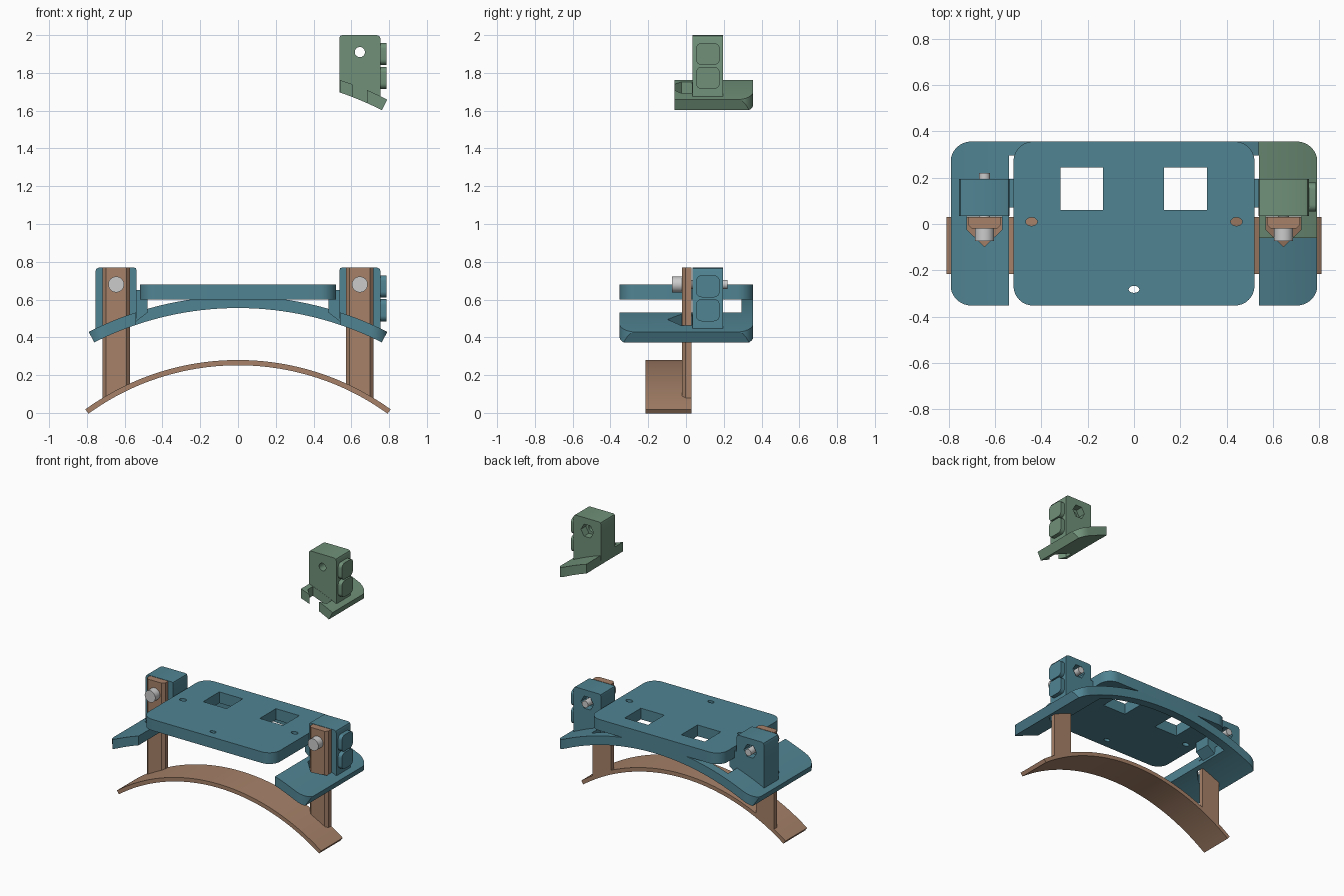
import bpy, bmesh, math

if "Cube" in bpy.data.objects:
    bpy.data.objects.remove(bpy.data.objects["Cube"])


def material(name, rgb):
    m = bpy.data.materials.new(name)
    m.diffuse_color = (*rgb, 1)
    m.use_nodes = True
    m.node_tree.nodes["Principled BSDF"].inputs["Base Color"].default_value = m.diffuse_color
    return m


TEAL = material("teal", (0.08, 0.23, 0.29))
TAN = material("tan", (0.38, 0.22, 0.14))
GREEN = material("green", (0.16, 0.28, 0.19))


def prism(name, pts, axis, a, b, mat=None):
    """Extrude a 2D outline along an axis from a to b."""
    place = {"x": lambda u, v, w: (w, u, v),
             "y": lambda u, v, w: (u, w, v),
             "z": lambda u, v, w: (u, v, w)}[axis]
    bm = bmesh.new()
    lo = [bm.verts.new(place(u, v, a)) for u, v in pts]
    hi = [bm.verts.new(place(u, v, b)) for u, v in pts]
    bm.faces.new(lo)
    bm.faces.new(hi)
    n = len(pts)
    for i in range(n):
        bm.faces.new((lo[i], lo[(i + 1) % n], hi[(i + 1) % n], hi[i]))
    bmesh.ops.recalc_face_normals(bm, faces=bm.faces)
    me = bpy.data.meshes.new(name)
    bm.to_mesh(me)
    bm.free()
    ob = bpy.data.objects.new(name, me)
    bpy.context.collection.objects.link(ob)
    if mat:
        me.materials.append(mat)
    return ob


def rect(x0, x1, y0, y1, r=0.0, seg=8):
    """Rectangle outline, rounded when r > 0."""
    if r == 0:
        return [(x0, y0), (x1, y0), (x1, y1), (x0, y1)]
    pts = []
    for cx, cy, a0 in ((x1 - r, y1 - r, 0), (x0 + r, y1 - r, 90),
                       (x0 + r, y0 + r, 180), (x1 - r, y0 + r, 270)):
        for i in range(seg + 1):
            a = math.radians(a0 + 90 * i / seg)
            pts.append((cx + r * math.cos(a), cy + r * math.sin(a)))
    return pts


def circle(cx, cy, rx, n=24, ry=None):
    ry = ry or rx
    return [(cx + rx * math.cos(2 * math.pi * i / n),
             cy + ry * math.sin(2 * math.pi * i / n)) for i in range(n)]


def arc_band(top, R, thick, half_x, n=48):
    """Arched strip profile with radial ends; R is the outer radius."""
    A = math.asin(half_x / R)
    ang = [-A + 2 * A * i / n for i in range(n + 1)]
    ring = lambda r: [(r * math.sin(a), top - R + r * math.cos(a)) for a in ang]
    return ring(R) + ring(R - thick)[::-1]


def boolean(ob, cutter, op="DIFFERENCE"):
    mod = ob.modifiers.new("bool", "BOOLEAN")
    mod.operation = op
    mod.solver = "EXACT"
    mod.object = cutter
    bpy.context.view_layer.objects.active = ob
    bpy.ops.object.modifier_apply(modifier=mod.name)
    bpy.data.objects.remove(cutter)


X, Z = 0.645, 0.68      # bolt position

# lower base arch
BASE_R = 1.38
prism("base_arch", arc_band(0.28, BASE_R, 0.028, 0.808), "y", -0.215, 0.03, TAN)


def arch_frame(name, mat):
    """Curved frame: two slotted side wings joined by a rear strip."""
    ob = prism(name, arc_band(0.618, 1.745, 0.063, 0.79), "y", -0.4, 0.4, mat)
    boolean(ob, prism("cut", rect(-0.792, 0.792, -0.352, 0.356, 0.09), "z", 0, 1),
            "INTERSECT")
    boolean(ob, prism("cut", rect(-0.54, 0.54, -0.5, 0.295), "z", 0, 1))
    for s in (-1, 1):
        slot = [(s * (X + dx), y) for dx, y in
                ((-0.075, 0.033), (-0.075, -0.025), (0, -0.098),
                 (0.075, -0.025), (0.075, 0.033))]
        boolean(ob, prism("cut", slot, "z", 0, 1))
    return ob


def clamp_block(name, s, mat):
    """Upright block with bolt hole and hexagonal nut pocket at the rear."""
    prof = [(0.537, 0.50), (0.537, 0.755), (0.541, 0.766), (0.552, 0.77),
            (0.735, 0.77), (0.749, 0.764), (0.755, 0.75), (0.755, 0.41),
            (0.645, 0.462)]
    ob = prism(name, [(s * x, z) for x, z in prof], "y", 0.034, 0.195, mat)
    boolean(ob, prism("cut", circle(s * X, Z, 0.027), "y", 0, 0.3))
    boolean(ob, prism("cut", circle(s * X, Z, 0.05, 6), "y", 0.14, 0.3))
    return ob


def side_pads(name, dz, mat):
    """Plain raised pads on the outer face of a block."""
    for part, z0, z1 in (("lower", 0.485, 0.602), ("upper", 0.612, 0.728)):
        prism(f"{name}_{part}", rect(0.053, 0.178, z0 + dz, z1 + dz, 0.03),
              "x", 0.75, 0.785, mat)


# curved frame and flat top plate with windows and small holes
arch_frame("arch_frame", TEAL)
plate = prism("top_plate", rect(-0.52, 0.52, -0.352, 0.356, 0.085), "z", 0.60, 0.68, TEAL)
for outline in (rect(-0.318, -0.133, 0.06, 0.243), rect(0.13, 0.315, 0.06, 0.243),
                circle(-0.442, 0.01, 0.025, ry=0.018),
                circle(0.442, 0.01, 0.025, ry=0.018),
                circle(0, -0.282, 0.023, ry=0.015)):
    boolean(plate, prism("cut", outline, "z", 0.5, 0.8))

for s, side in ((-1, "left"), (1, "right")):
    # clamp block and its link to the plate
    clamp_block(f"{side}_clamp_block", s, TEAL)
    link = [(0.48, 0.605), (0.48, 0.53), (0.545, 0.48), (0.545, 0.65), (0.515, 0.65)]
    if s:
        prism(f"{side}_plate_link", [(s * x, z) for x, z in link], "y", 0.072, 0.194, TEAL)

    # post with chamfered front edges, foot following the base arch
    foot = [(X - 0.072, 0.03), (X - 0.072, -0.002), (X - 0.055, -0.02),
            (X + 0.055, -0.02), (X + 0.072, -0.002), (X + 0.072, 0.03)]
    post = prism(f"{side}_post", [(s * x, y) for x, y in foot], "z", 0, 0.77, TAN)
    for v in post.data.vertices:
        if v.co.z < 0.1:
            v.co.z = 0.28 - BASE_R + math.sqrt(BASE_R ** 2 - v.co.x ** 2) - 0.01

    # bolt head and shaft
    prism(f"{side}_bolt_head", circle(s * X, Z, 0.042, 32), "y", -0.073, -0.018)
    prism(f"{side}_bolt_shaft", circle(s * X, Z, 0.024), "y", -0.03, 0.22)

side_pads("right_block_pad", 0, TEAL)

# separate clamp sample floating above the right side
LIFT = 1.23
wing = arch_frame("sample_wing", GREEN)
boolean(wing, prism("cut", rect(0.537, 0.9, -0.06, 0.5), "z", 0, 1), "INTERSECT")
block = clamp_block("sample_clamp_block", 1, GREEN)
wing.location.z = block.location.z = LIFT
side_pads("sample_block_pad", LIFT, GREEN)

# smooth the curved faces, keep edges sharp
bpy.ops.object.select_all(action="SELECT")
bpy.ops.object.shade_smooth_by_angle(angle=math.radians(30))
